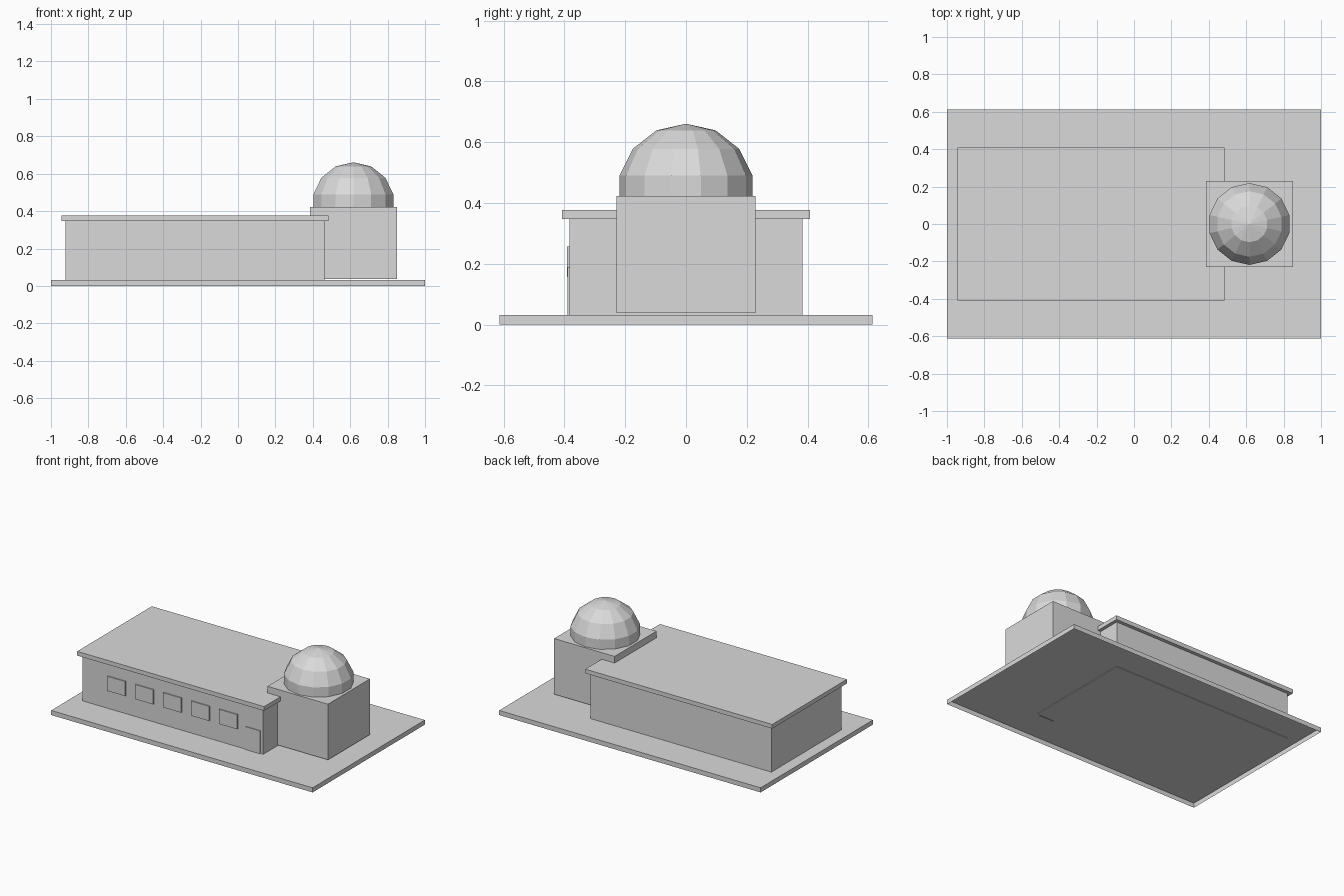
import bpy, bmesh, math

if "Cube" in bpy.data.objects:
    bpy.data.objects.remove(bpy.data.objects["Cube"])

grey = bpy.data.materials.new("plain_grey")
grey.diffuse_color = (0.7, 0.7, 0.7, 1)
grey.use_nodes = True
grey.node_tree.nodes["Principled BSDF"].inputs["Base Color"].default_value = grey.diffuse_color


def box(name, x0, x1, y0, y1, z0, z1, open_bottom=False):
    bpy.ops.mesh.primitive_cube_add(
        size=1, location=((x0 + x1) / 2, (y0 + y1) / 2, (z0 + z1) / 2))
    ob = bpy.context.object
    ob.name = name
    ob.scale = (x1 - x0, y1 - y0, z1 - z0)
    bpy.ops.object.transform_apply(location=False, rotation=False, scale=True)
    if open_bottom:
        bm = bmesh.new()
        bm.from_mesh(ob.data)
        low = [f for f in bm.faces if f.normal.z < -0.9]
        bmesh.ops.delete(bm, geom=low, context='FACES')
        bm.to_mesh(ob.data)
        bm.free()
    ob.data.materials.append(grey)
    return ob


# Ground slab, a shell open underneath
box("base_plate", -1, 1, -0.613, 0.613, 0, 0.032, open_bottom=True)

# Long hall with overhanging flat roof; its floor shows just under the slab
box("hall_walls", -0.922, 0.462, -0.384, 0.384, 0.028, 0.355)
box("hall_roof", -0.945, 0.485, -0.408, 0.408, 0.348, 0.377)

# Square tower, just clear of the slab
box("tower", 0.386, 0.849, -0.229, 0.229, 0.038, 0.423)

# Faceted dome: 14 sides, with a corner pointing along y
bpy.ops.mesh.primitive_uv_sphere_add(
    segments=14, ring_count=7, radius=0.22, location=(0.617, 0, 0.441))
dome = bpy.context.object
dome.name = "dome"
corner = max(dome.data.vertices, key=lambda v: v.co.x).co
dome.rotation_euler.z = math.pi / 14 - math.atan2(corner.y, corner.x)
dome.scale = (1.02, 1.02, 1)
dome.data.materials.append(grey)

# Row of five window plates on the front wall
for i in range(5):
    x = -0.727 + 0.214 * i
    box(f"window_{i + 1}", x, x + 0.138, -0.3915, -0.384, 0.156, 0.257)

# Door plate near the tower
box("door", 0.327, 0.441, -0.390, -0.384, 0.026, 0.19)
